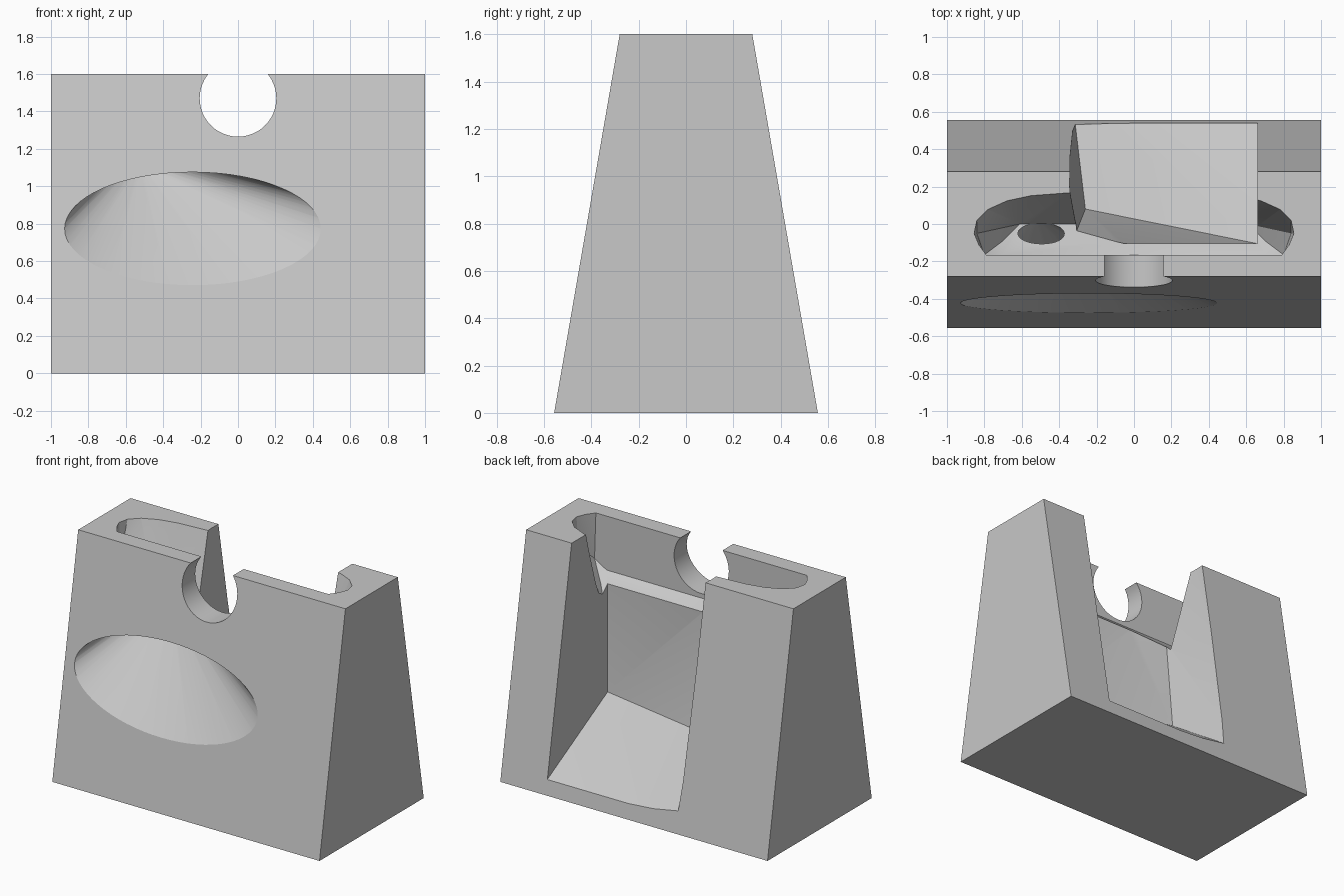
import bpy, bmesh, math
from mathutils import Vector

old = bpy.data.objects.get("Cube")
if old:
    bpy.data.objects.remove(old, do_unlink=True)

# One plain grey for the whole stand
grey = bpy.data.materials.new("plain_grey")
grey.use_nodes = True
colour = (0.58, 0.58, 0.58, 1)
grey.diffuse_color = colour
grey.node_tree.nodes["Principled BSDF"].inputs["Base Color"].default_value = colour

HEIGHT, BASE, TOP = 1.6, 0.557, 0.28


def face_y(z):
    """Half depth of the tapering body at height z."""
    return BASE + (TOP - BASE) * z / HEIGHT


def hull(name, points):
    """Convex solid around the given points."""
    bm = bmesh.new()
    for p in points:
        bm.verts.new(p)
    res = bmesh.ops.convex_hull(bm, input=bm.verts)
    loose = {v for v in bm.verts if not v.link_faces}
    bmesh.ops.delete(bm, geom=list(loose), context="VERTS")
    bmesh.ops.dissolve_limit(bm, angle_limit=0.01, verts=bm.verts, edges=bm.edges)
    bmesh.ops.recalc_face_normals(bm, faces=bm.faces)
    mesh = bpy.data.meshes.new(name)
    bm.to_mesh(mesh)
    bm.free()
    mesh.materials.append(grey)
    obj = bpy.data.objects.new(name, mesh)
    bpy.context.collection.objects.link(obj)
    return obj


def ring(count):
    return [(math.cos(2 * math.pi * i / count), math.sin(2 * math.pi * i / count))
            for i in range(count)]


# Tapering body
body = hull("speaker_stand", [(x, s * face_y(z), z)
                              for x in (-1, 1) for s in (-1, 1) for z in (0, HEIGHT)])

# Device slot: rim outline above the top, chamfered ends and a sloping floor
half_rim = [(0.79, -0.165), (0.83, -0.11), (0.855, -0.05), (0.84, 0.02), (0.78, 0.08),
            (0.68, 0.125), (0.55, 0.153), (0.35, 0.168)]
half_floor = [(0.8, -0.165, 1.29), (0.71, -0.165, 1.235), (0.7, -0.09, 1.17),
              (0.61, 0, 1.08), (0.84, -0.05, 1.4)]
slot_points = [(x, y, HEIGHT + 0.005) for x, y in half_rim] + half_floor
slot = hull("slot_cutter", slot_points + [(-x, y, z) for x, y, z in slot_points])

# Large opening through the back
high, out = HEIGHT + 0.1, 0.7
opening = hull("back_opening_cutter", [
    (0.66, -0.105, 0.447), (0.66, out, 0.014), (-0.1, out, 0.014), (-0.334, out, 0.03),
    (-0.26, 0.08, 0.455), (-0.05, -0.105, 1.17), (-0.31, -0.045, 1.165),
    (0.66, -0.105, high), (-0.05, -0.105, high), (-0.32, -0.04, high),
    (-0.345, 0.17, high), (-0.335, out, high), (0.66, out, high)])

# Round notch in the front wall
notch = hull("round_notch_cutter", [(0.205 * c, y, 1.47 + 0.205 * s)
                                    for c, s in ring(48) for y in (-0.6, -0.08)])

# Sound horn: oval mouth on the sloping front narrowing to a throat in the slot floor
horn_points = []
for c, s in ring(64):
    z = 0.77 + 0.304 * s
    horn_points.append((-0.24 + 0.69 * c, -face_y(z) - 0.003, z))
for c, s in ring(32):
    horn_points.append((-0.5 + 0.117 * c, -0.045 + 0.053 * s, 1.13 - 0.053 * s))
horn = hull("horn_cutter", horn_points)

# Carve the openings
cutters = [slot, opening, notch, horn]
for cutter in cutters:
    mod = body.modifiers.new(cutter.name, "BOOLEAN")
    mod.operation = "DIFFERENCE"
    mod.solver = "EXACT"
    mod.object = cutter
    cutter.hide_render = True

bpy.context.view_layer.update()
carved = bpy.data.meshes.new_from_object(
    body.evaluated_get(bpy.context.evaluated_depsgraph_get()))
body.modifiers.clear()
body.data = carved
carved.name = "speaker_stand"
carved.materials.clear()
carved.materials.append(grey)
for poly in carved.polygons:
    poly.material_index = 0
for cutter in cutters:
    bpy.data.objects.remove(cutter, do_unlink=True)

# Smooth the horn and notch, keep the edges crisp
for o in bpy.context.selected_objects:
    o.select_set(False)
body.select_set(True)
bpy.context.view_layer.objects.active = body
bpy.ops.object.shade_smooth_by_angle(angle=math.radians(20))
